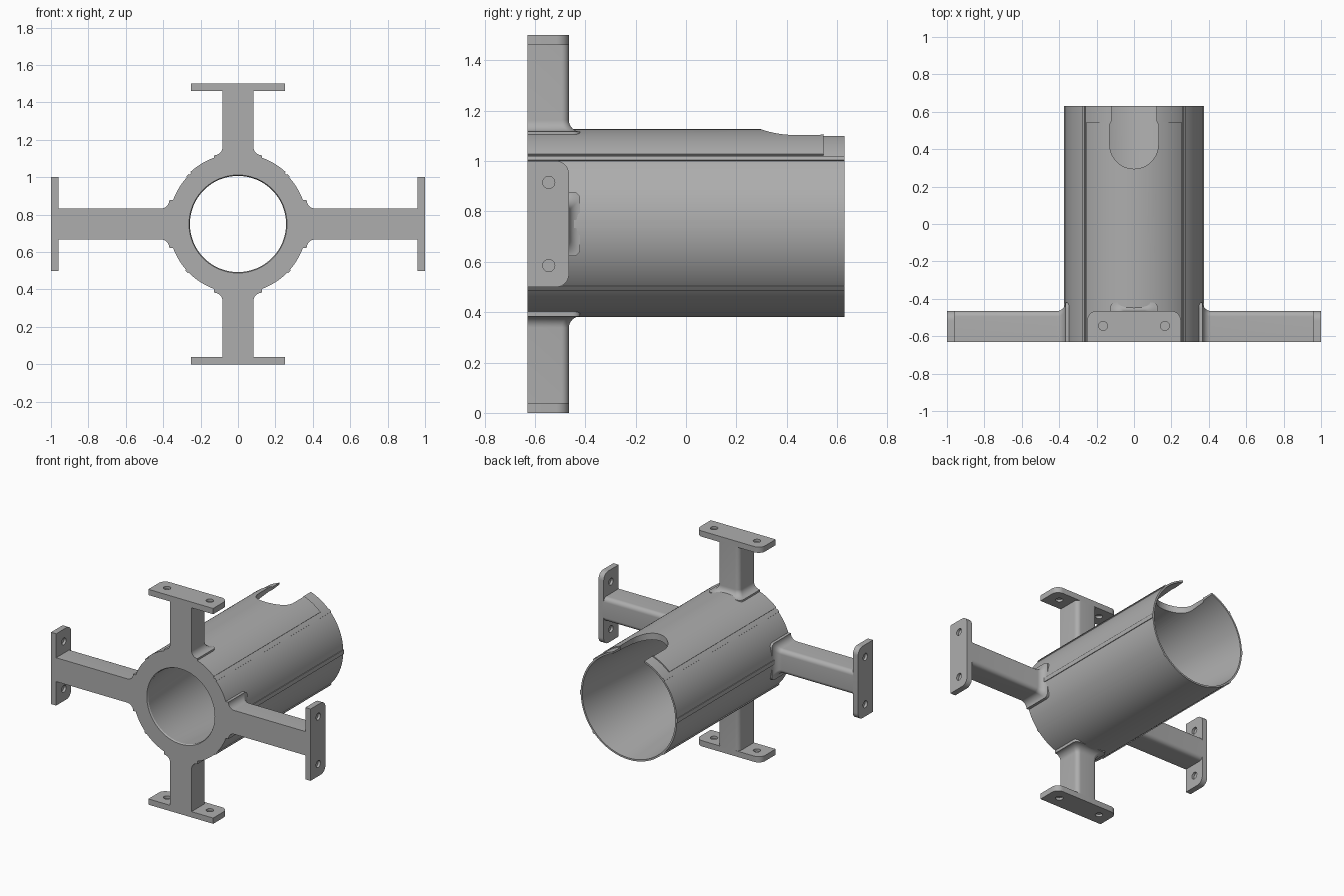
import bpy, bmesh
from math import sin, cos, pi, radians, sqrt

cube = bpy.data.objects.get("Cube")
if cube:
    bpy.data.objects.remove(cube, do_unlink=True)

AXIS_Z = 0.75            # height of the tube axis
FRONT, BACK = -0.63, 0.63
ARM_BACK = -0.465

grey = bpy.data.materials.new("plain grey")
grey.use_nodes = True
grey.diffuse_color = (0.42, 0.42, 0.42, 1)
grey.node_tree.nodes["Principled BSDF"].inputs["Base Color"].default_value = (0.42, 0.42, 0.42, 1)


def finish(name, bm):
    bmesh.ops.recalc_face_normals(bm, faces=bm.faces)
    mesh = bpy.data.meshes.new(name)
    bm.to_mesh(mesh)
    bm.free()
    mesh.materials.append(grey)
    obj = bpy.data.objects.new(name, mesh)
    bpy.context.collection.objects.link(obj)
    return obj


def smooth(obj):
    bpy.ops.object.select_all(action='DESELECT')
    obj.select_set(True)
    bpy.context.view_layer.objects.active = obj
    bpy.ops.object.shade_smooth_by_angle(angle=radians(30))


def loft(bm, rings, caps=True, closed=False):
    """Skin a row of equal-length point loops."""
    loops = [[bm.verts.new(p) for p in ring] for ring in rings]
    n = len(loops[0])
    pairs = list(zip(loops, loops[1:]))
    if closed:
        pairs.append((loops[-1], loops[0]))
    for a, b in pairs:
        for i in range(n):
            j = (i + 1) % n
            bm.faces.new((a[i], a[j], b[j], b[i]))
    if caps and not closed:
        bm.faces.new(loops[0])
        bm.faces.new(loops[-1])


def cut(obj, cutter):
    bpy.context.view_layer.objects.active = obj
    mod = obj.modifiers.new("cut", 'BOOLEAN')
    mod.operation = 'DIFFERENCE'
    mod.solver = 'EXACT'
    mod.object = cutter
    bpy.ops.object.modifier_apply(modifier=mod.name)


def polar(r, angle, y, u=0.0):
    """Point at radius r along angle in the xz plane, u sideways."""
    return (r * cos(angle) - u * sin(angle), y, AXIS_Z + r * sin(angle) + u * cos(angle))


def arc_shell(name, centre, half, r0, r1, y0, y1):
    """Curved strip lying on the tube."""
    steps = max(2, int(half / 1.5))
    bm = bmesh.new()
    rings = []
    for i in range(steps + 1):
        a = radians(centre - half + 2 * half * i / steps)
        rings.append([polar(r0, a, y0), polar(r1, a, y0), polar(r1, a, y1), polar(r0, a, y1)])
    loft(bm, rings)
    return finish(name, bm)


def back_rounded(w, back, radius):
    """Section with square front corners and rounded back corners, as (u, y)."""
    pts = [(-w, FRONT), (w, FRONT)]
    for sx, start in ((1, 0), (-1, pi / 2)):
        for i in range(9):
            t = start + pi / 2 * i / 8
            pts.append((sx * (w - radius) + radius * cos(t), back - radius + radius * sin(t)))
    return pts


# Tube: lathed wall with a tapering bore
profile = [(0.262, FRONT), (0.37, FRONT), (0.37, BACK), (0.358, BACK), (0.257, FRONT + 0.01)]
bm = bmesh.new()
SIDES = 128
loft(bm, [[polar(r, 2 * pi * k / SIDES, y) for r, y in profile] for k in range(SIDES)], closed=True)
tube = finish("tube", bm)

# Raised panel on the top of the tube
panel = arc_shell("top_panel", 90, 42.5, 0.362, 0.377, FRONT, 0.545)

# Rounded notch at the back of the top
bm = bmesh.new()
outline = [(0.12, 0.8), (0.12, 0.55), (0.13, 0.53)]
outline += [(0.13 * cos(t), 0.425 - 0.13 * sin(t)) for t in [pi * i / 24 for i in range(25)]]
outline += [(-0.13, 0.53), (-0.12, 0.55), (-0.12, 0.8)]
loft(bm, [[(x, y, z) for x, y in outline] for z in (0.9, 1.3)])
notch = finish("notch_cutter", bm)
for part in (tube, panel):
    cut(part, notch)
    smooth(part)
bpy.data.objects.remove(notch, do_unlink=True)

# Thin ribs along the tube
for name, angle in (("upper_left", 44), ("upper_right", 136), ("lower_left", -43), ("lower_right", 223)):
    smooth(arc_shell(name + "_rib", angle, 1.5, 0.362, 0.376, FRONT, BACK))
for name, angle in (("left", 0), ("right", 180)):
    smooth(arc_shell(name + "_rib", angle, 2.3, 0.362, 0.375, -0.45, BACK))

# Four arms with flared roots, each ending in a drilled mounting plate
ROOT, FILLET = 0.367, 0.045
for name, angle, reach in (("left", 0, 1.0), ("top", 90, 0.75), ("right", 180, 1.0), ("bottom", 270, 0.75)):
    a = radians(angle)

    stations = [(0.335, FILLET)]
    for i in range(9):
        h = FILLET * (1 - cos(pi / 2 * i / 8))
        stations.append((ROOT + h, FILLET - sqrt(max(0, FILLET ** 2 - (FILLET - h) ** 2))))
    stations.append((reach - 0.03, 0))
    bm = bmesh.new()
    loft(bm, [[polar(r, a, y, u) for u, y in back_rounded(0.083 + f, ARM_BACK + f, 0.03)]
              for r, f in stations])
    smooth(finish(name + "_arm", bm))

    bm = bmesh.new()
    loft(bm, [[polar(r, a, y, u) for u, y in back_rounded(0.25, ARM_BACK, 0.05)]
              for r in (reach - 0.04, reach)])
    plate = finish(name + "_plate", bm)

    # Bolt holes sunk from both faces
    bm = bmesh.new()
    for u in (-0.165, 0.165):
        for r0, r1 in ((reach - 0.06, reach - 0.023), (reach - 0.017, reach + 0.02)):
            circle = [2 * pi * k / 24 for k in range(24)]
            loft(bm, [[polar(r, a, -0.545 + 0.024 * sin(t), u + 0.024 * cos(t)) for t in circle]
                      for r in (r0, r1)])
    drill = finish("drill_cutter", bm)
    cut(plate, drill)
    bpy.data.objects.remove(drill, do_unlink=True)
    smooth(plate)
